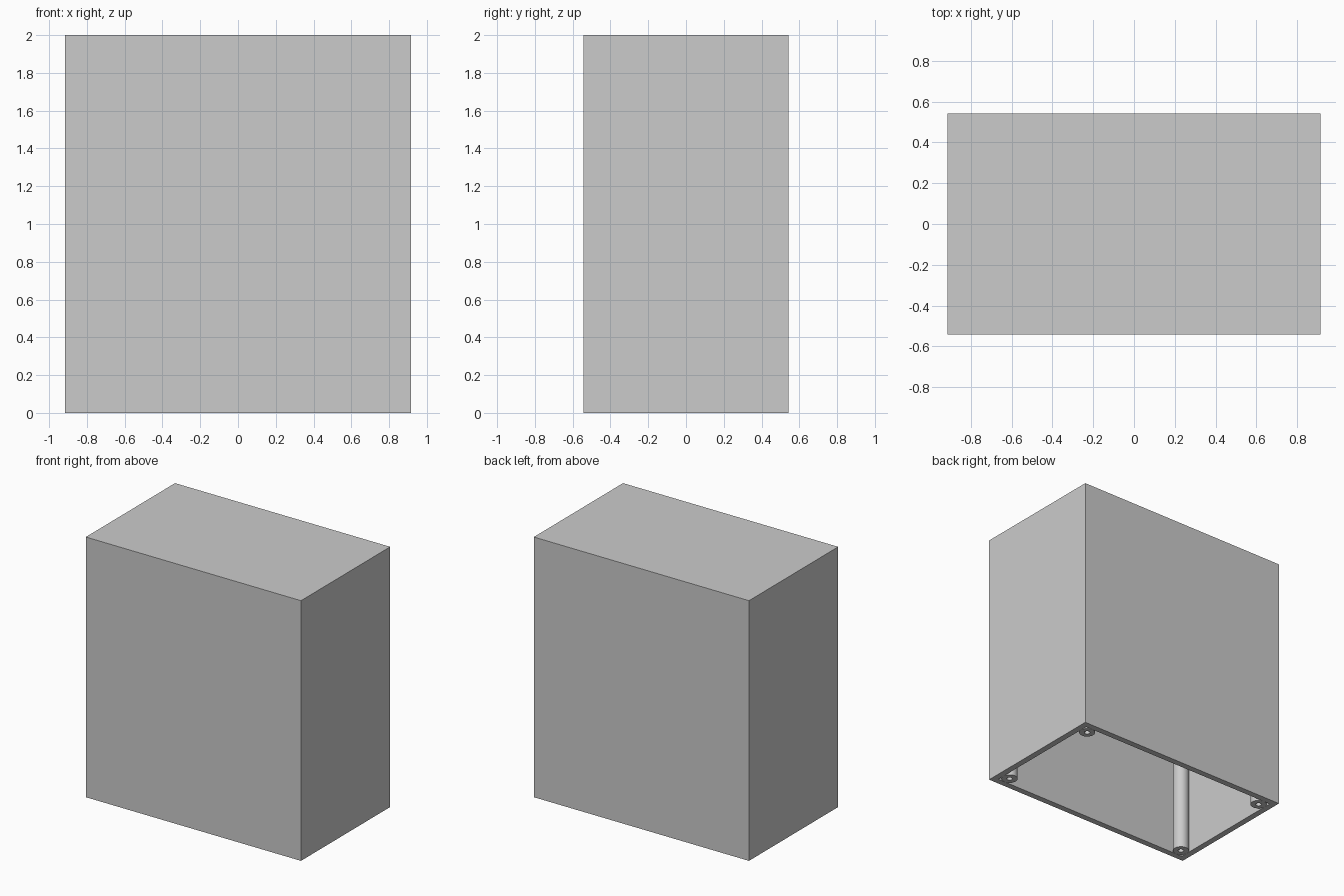
import bpy
import bmesh

WIDTH, DEPTH, HEIGHT = 1.83, 1.084, 2.0
WALL = 0.047
POST_RADIUS, HOLE_RADIUS = 0.058, 0.021
POST_INSET = WALL + POST_RADIUS
HOLE_DEPTH = 0.3

default_cube = bpy.data.objects.get("Cube")
if default_cube:
    bpy.data.objects.remove(default_cube, do_unlink=True)

# Plain grey plastic
grey = bpy.data.materials.new("light_grey")
grey.use_nodes = True
grey.diffuse_color = (0.6, 0.6, 0.6, 1)
grey.node_tree.nodes["Principled BSDF"].inputs["Base Color"].default_value = grey.diffuse_color


def sink_bottom(bm, rim, depth):
    """Leave a rim on the bottom face and sink the rest upward."""
    bm.normal_update()
    bottom = min(bm.faces, key=lambda f: f.calc_center_median().z)
    bmesh.ops.inset_individual(bm, faces=[bottom], thickness=rim, use_even_offset=True)
    bmesh.ops.translate(
        bm,
        verts=bmesh.ops.extrude_discrete_faces(bm, faces=[bottom])["faces"][0].verts,
        vec=(0, 0, depth),
    )


def finish(name, bm, location, smooth=False):
    mesh = bpy.data.meshes.new(name)
    bm.to_mesh(mesh)
    bm.free()
    mesh.materials.append(grey)
    obj = bpy.data.objects.new(name, mesh)
    obj.location = location
    bpy.context.collection.objects.link(obj)
    if smooth:
        bpy.ops.object.select_all(action="DESELECT")
        obj.select_set(True)
        bpy.context.view_layer.objects.active = obj
        bpy.ops.object.shade_smooth_by_angle()
    return obj


# Hollow case, open at the bottom
bm = bmesh.new()
bmesh.ops.create_cube(bm, size=1)
bmesh.ops.scale(bm, verts=bm.verts, vec=(WIDTH, DEPTH, HEIGHT))
sink_bottom(bm, WALL, HEIGHT - WALL)
finish("case", bm, (0, 0, HEIGHT / 2))

# Corner screw posts with blind holes, running up to the ceiling
post_height = HEIGHT - WALL
for side_x, x_name in ((-1, "right"), (1, "left")):
    for side_y, y_name in ((-1, "front"), (1, "back")):
        bm = bmesh.new()
        bmesh.ops.create_cone(bm, cap_ends=True, segments=40, radius1=POST_RADIUS,
                              radius2=POST_RADIUS, depth=post_height)
        sink_bottom(bm, POST_RADIUS - HOLE_RADIUS, HOLE_DEPTH)
        finish(f"{y_name}_{x_name}_screw_post", bm,
               (side_x * (WIDTH / 2 - POST_INSET),
                side_y * (DEPTH / 2 - POST_INSET), post_height / 2), smooth=True)
